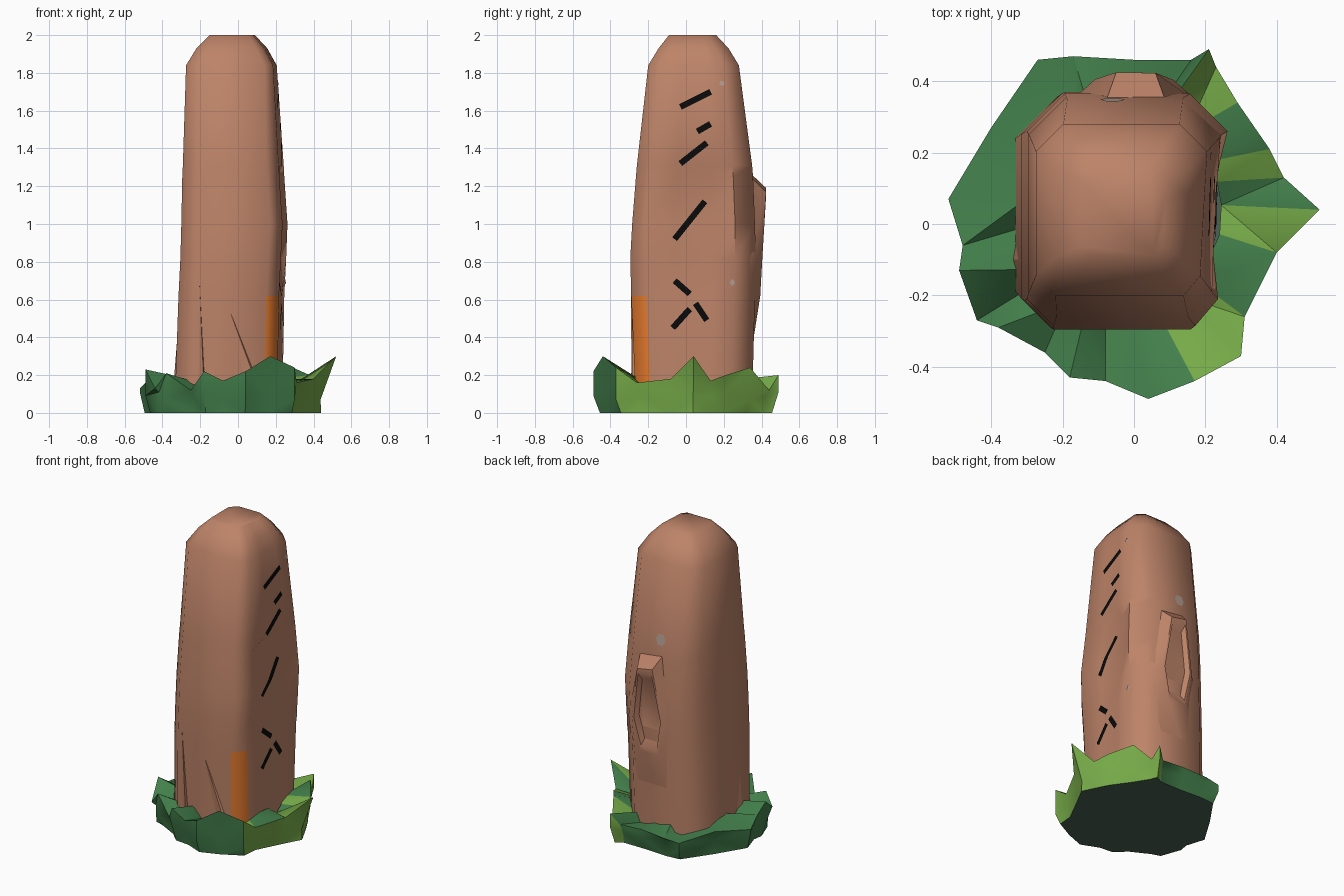
import bpy, bmesh, math
from mathutils import Vector
from mathutils.bvhtree import BVHTree

if "Cube" in bpy.data.objects:
    bpy.data.objects.remove(bpy.data.objects["Cube"])


def material(name, rgb):
    m = bpy.data.materials.new(name)
    m.diffuse_color = (*rgb, 1)
    m.use_nodes = True
    m.node_tree.nodes["Principled BSDF"].inputs["Base Color"].default_value = m.diffuse_color
    return m


STONE = material("brown_stone", (0.51, 0.228, 0.139))
ORANGE = material("orange_stain", (0.80, 0.20, 0.028))
BLACK = material("black_paint", (0.003, 0.003, 0.003))
PALE = material("pale_chip", (0.45, 0.34, 0.275))
DARK = material("dark_leaf", (0.055, 0.21, 0.07))
LIGHT = material("light_leaf", (0.18, 0.40, 0.065))
SOIL = material("dark_underside", (0.07, 0.115, 0.087))


def finish(name, bm, mats, angle=35):
    me = bpy.data.meshes.new(name)
    bm.to_mesh(me)
    for m in mats:
        me.materials.append(m)
    for p in me.polygons:
        p.use_smooth = True
    me.set_sharp_from_angle(angle=math.radians(angle))
    ob = bpy.data.objects.new(name, me)
    bpy.context.collection.objects.link(ob)
    return ob


def loft(bm, rings, mat_rule=lambda i, k: 0, close=True):
    vs = [[bm.verts.new(p) for p in r] for r in rings]
    n = len(vs[0])
    for i in range(len(vs) - 1):
        for k in range(n):
            f = bm.faces.new((vs[i][k], vs[i][(k + 1) % n],
                              vs[i + 1][(k + 1) % n], vs[i + 1][k]))
            f.material_index = mat_rule(i, k)
    if close:
        bm.faces.new(vs[0][::-1])
        bm.faces.new(vs[-1])
    return vs


# Stone pillar: chamfered sections (z, x0, x1, y0, y1, chamfer, right recess)
LEVELS = [
    (0.05, -.335, .235, -.265, .35, .080, 0),
    (0.62, -.315, .245, -.290, .365, .080, .005),
    (0.82, -.305, .255, -.295, .37, .080, .035),
    (1.00, -.300, .262, -.285, .365, .075, .025),
    (1.25, -.295, .245, -.265, .355, .075, .035),
    (1.31, -.292, .242, -.260, .35, .075, .0),
    (1.84, -.275, .205, -.200, .28, .055, .0),
    (1.93, -.220, .155, -.145, .225, .05, 0),
    (2.00, -.150, .090, -.090, .16, .03, 0)]


def section(z, x0, x1, y0, y1, c, r):
    b, s = c * 1.4, c * 0.35
    ya, yb = y0 + c, y1 - b
    pts = [(x0 + c, y0), (x1 - s - c * .85, y0), (x1 - s, ya),
           (x1 - s * .7 - r, ya + (yb - ya) * .33),
           (x1 - s * .3 - r, ya + (yb - ya) * .72), (x1, yb),
           (x1 - b, y1), (x0 + b, y1), (x0, yb), (x0, ya)]
    return [(x, y, z) for x, y in pts]


bm = bmesh.new()
# orange stain sits on the front right chamfer near the base
loft(bm, [section(*l) for l in LEVELS], lambda i, k: int(i == 0 and k == 1))
bmesh.ops.recalc_face_normals(bm, faces=bm.faces)
tree = BVHTree.FromBMesh(bm)
finish("pillar", bm, [STONE, ORANGE], 58)

# Chipped ledge on the back: a long skirt, a raised rim and a hollow
RIM_XZ = [(-.07, .62), (.06, .62), (.11, .82), (.06, 1.17), (-.05, 1.19), (-.11, .84)]
SKIRT_XZ = [(-.13, .28), (.11, .28), (.18, .80), (.09, 1.25), (-.08, 1.27), (-.18, .80)]


def ring(scale, y):
    return [(x * scale, y + .055 * (z - .8), .9 + (z - .9) * scale) for x, z in RIM_XZ]


bm = bmesh.new()
loft(bm, [[(x, .34, z) for x, z in SKIRT_XZ],
          ring(1, .403), ring(.88, .403), ring(.72, .373)])
bmesh.ops.recalc_face_normals(bm, faces=bm.faces)
finish("back_ledge", bm, [STONE], 40)

# Low broken flakes on the front and left
for i, (tip, a, b, out) in enumerate([
        ((-.21, -.293, .85), (-.31, -.20, .1), (-.17, -.25, .1), (-.18, -.288, .12)),
        ((-.04, -.287, .53), (-.02, -.25, .1), (.14, -.25, .1), (.10, -.285, .15)),
        ((-.32, -.1, .42), (-.32, -.19, .1), (-.32, .02, .1), (-.345, -.1, .1))]):
    bm = bmesh.new()
    v = [bm.verts.new(p) for p in (tip, a, b, out)]
    for t in ((0, 1, 2), (0, 1, 3), (0, 2, 3), (1, 2, 3)):
        bm.faces.new([v[j] for j in t])
    bmesh.ops.recalc_face_normals(bm, faces=bm.faces)
    finish(f"stone_flake_{i}", bm, [STONE], 20)


# Painted details: flat plates laid on the pillar by ray
def on_side(y, z):
    p = tree.ray_cast(Vector((2, y, z)), Vector((-1, 0, 0)))[0]
    return p + Vector((.005, 0, 0))


def on_back(x, z):
    p = tree.ray_cast(Vector((x, 2, z)), Vector((0, -1, 0)))[0]
    return p + Vector((0, .005, 0))


# Plain separate paint dashes on the right side
bm = bmesh.new()
for y1, z1, y2, z2 in [(-.03, 1.62, .13, 1.70), (.06, 1.49, .13, 1.53),
                       (-.03, 1.32, .11, 1.43), (-.06, .92, .10, 1.12),
                       (-.07, .45, .02, .55), (-.06, .70, .02, .63),
                       (.05, .58, .11, .49)]:
    a, b = Vector((y1, z1)), Vector((y2, z2))
    d = (b - a).normalized() * .016
    n = Vector((-d.y, d.x))
    prev = None
    for k in range(9):
        c = a.lerp(b, k / 8)
        pair = [bm.verts.new(on_side(*(c - n))), bm.verts.new(on_side(*(c + n)))]
        if prev:
            bm.faces.new((prev[0], pair[0], pair[1], prev[1]))
        prev = pair
bmesh.ops.recalc_face_normals(bm, faces=bm.faces)
for f in bm.faces:
    f.normal_update()
    if f.normal.x < 0:
        f.normal_flip()
finish("paint_dashes", bm, [BLACK])

# Pale chips
for i, (hit, u, z, w, h) in enumerate([(on_side, .19, 1.745, .015, .015),
                                      (on_side, .245, .69, .014, .018),
                                      (on_back, -.06, 1.36, .035, .04)]):
    bm = bmesh.new()
    pts = [hit(u + w * math.cos(k * math.pi / 3), z + h * math.sin(k * math.pi / 3))
           for k in range(6)]
    bm.faces.new([bm.verts.new(p) for p in (pts if i < 2 else pts[::-1])])
    finish(f"pale_chip_{i}", bm, [PALE])

# Leafy collar: jagged rim (x, y, z), counter-clockwise from the right
RIM = [(.52, .04, .30), (.42, .13, .17), (.38, .21, .20), (.29, .34, .24),
       (.23, .44, .12), (.21, .49, .20), (.16, .46, .13), (0, .46, .14),
       (-.17, .47, .13), (-.27, .46, .12), (-.40, .27, .16), (-.52, .07, .13),
       (-.48, -.06, .17), (-.49, -.13, .23), (-.44, -.27, .13), (-.38, -.29, .21),
       (-.25, -.36, .12), (-.18, -.43, .22), (-.08, -.44, .17), (.04, -.49, .22),
       (.17, -.44, .30), (.30, -.37, .24), (.31, -.26, .16), (.40, -.08, .18)]
PATCHES = {0, 2, 5, 22}


def leaf_colour(i, k):
    # right side is light, with dark patches near the leaf tips
    light = k >= 21 or k <= 5 or (k == 20 and i == 2)
    return int(light and not (k in PATCHES and i == 2))


base, mid, inner = [], [], []
for k, (x, y, z) in enumerate(RIM):
    a = math.atan2(y, x)
    base.append((min(x * .95, .44), y * .93, 0))
    m = 1.0 if k % 2 else .95
    mid.append((min(x, .46) * m, y * m, .09 + .02 * (k % 3 - 1)))
    inner.append((-.03 + .275 * math.cos(a), .03 + .30 * math.sin(a),
                  .12 + .03 * (k % 3)))
bm = bmesh.new()
loft(bm, [base, mid, RIM, inner], leaf_colour, close=False)
bmesh.ops.triangulate(bm, faces=bm.faces[:])
bmesh.ops.recalc_face_normals(bm, faces=bm.faces)
finish("leaf_collar", bm, [DARK, LIGHT], 50)

# Flat underside
bm = bmesh.new()
bm.faces.new([bm.verts.new(p) for p in base[::-1]])
finish("underside", bm, [SOIL])
